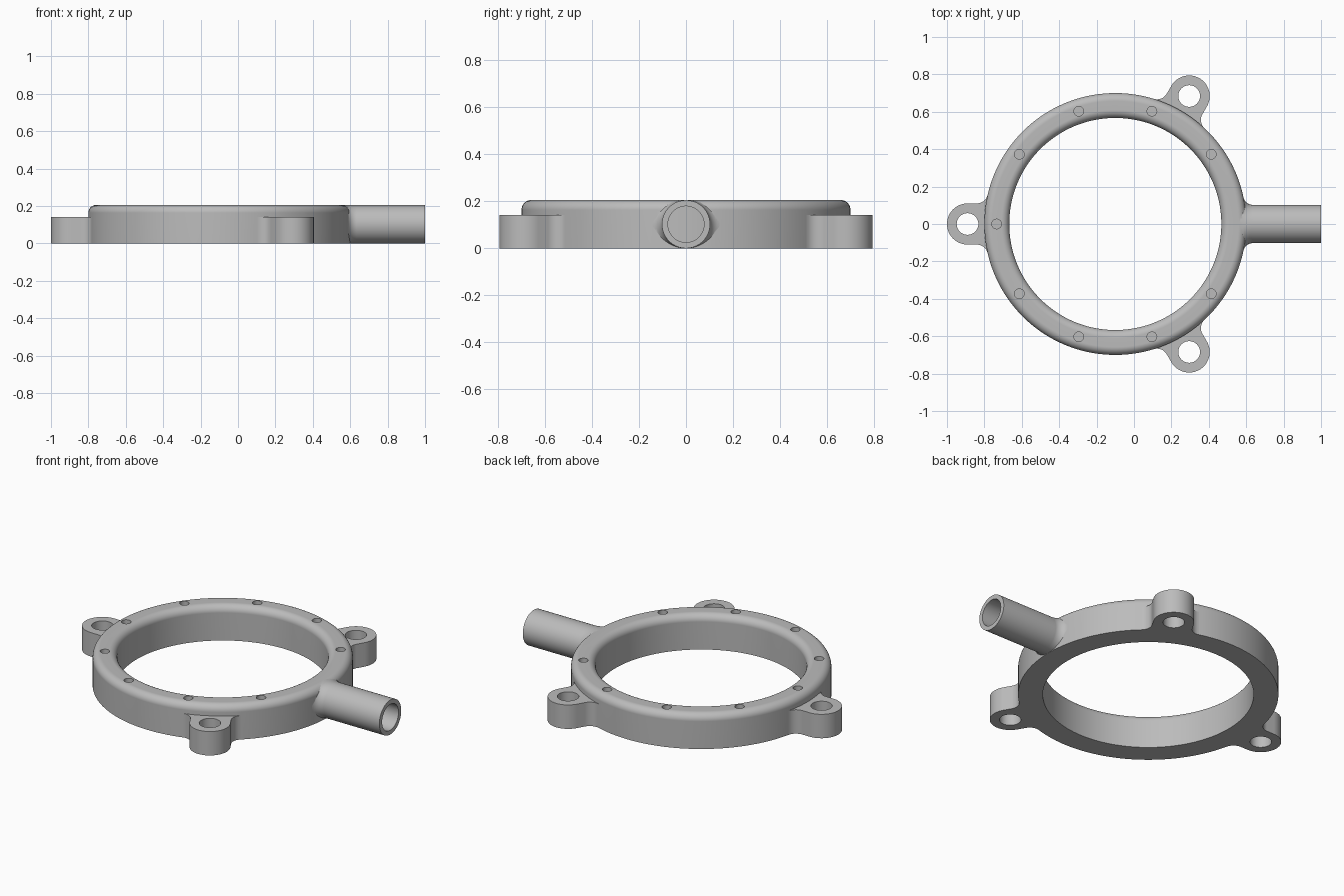
import bpy, bmesh
from math import sin, cos, pi, sqrt, asin, radians
from mathutils import Matrix, Vector

cube = bpy.data.objects.get("Cube")
if cube:
    bpy.data.objects.remove(cube)

CX = -0.1                      # ring centre on x
R_OUT, R_IN, H = 0.70, 0.567, 0.206
WALL, EDGE = 0.025, 0.042

grey = bpy.data.materials.new("plain grey")
grey.use_nodes = True
grey.diffuse_color = (0.5, 0.5, 0.5, 1)
grey.node_tree.nodes["Principled BSDF"].inputs["Base Color"].default_value = (0.5, 0.5, 0.5, 1)


def make(name, bm):
    bmesh.ops.recalc_face_normals(bm, faces=bm.faces)
    mesh = bpy.data.meshes.new(name)
    bm.to_mesh(mesh)
    bm.free()
    mesh.materials.append(grey)
    ob = bpy.data.objects.new(name, mesh)
    bpy.context.collection.objects.link(ob)
    return ob


def loft(name, rings, closed=False):
    """Skin a list of point loops, capping the ends unless closed."""
    bm = bmesh.new()
    loops = [[bm.verts.new(p) for p in ring] for ring in rings]
    n = len(loops[0])
    pairs = list(zip(loops, loops[1:]))
    if closed:
        pairs.append((loops[-1], loops[0]))
    else:
        bm.faces.new(loops[0])
        bm.faces.new(loops[-1])
    for a, b in pairs:
        for i in range(n):
            j = (i + 1) % n
            bm.faces.new((a[i], a[j], b[j], b[i]))
    return make(name, bm)


def revolve(name, profile, steps=144):
    return loft(name, [[(CX + r * cos(t), r * sin(t), z) for r, z in profile]
                       for t in (2 * pi * k / steps for k in range(steps))], True)


def cylinder(name, radius, depth, matrix, segments=32):
    bm = bmesh.new()
    bmesh.ops.create_cone(bm, cap_ends=True, segments=segments, radius1=radius,
                          radius2=radius, depth=depth, matrix=matrix)
    return make(name, bm)


def combine(body, other, operation):
    mod = body.modifiers.new("combine", 'BOOLEAN')
    mod.operation, mod.solver, mod.object = operation, 'EXACT', other
    bpy.context.view_layer.objects.active = body
    bpy.ops.object.modifier_apply(modifier=mod.name)
    bpy.data.objects.remove(other)


def fillet(half, f, steps=8):
    """Points (distance, half width) from the ring wall out to a straight side."""
    cy = half + f
    cx = sqrt((R_OUT + f) ** 2 - cy ** 2)
    start = pi + asin(cy / (R_OUT + f))
    angles = (start + (1.5 * pi - start) * k / steps for k in range(steps + 1))
    return [(cx + f * cos(a), cy + f * sin(a)) for a in angles]


# Ring with rounded top edges
arc = [k * pi / 16 for k in range(9)]
profile = [(R_IN, 0), (R_OUT, 0)]
profile += [(R_OUT - EDGE + EDGE * cos(a), H - EDGE + EDGE * sin(a)) for a in arc]
profile += [(R_IN + EDGE - EDGE * sin(a), H - EDGE + EDGE * cos(a)) for a in arc]
body = revolve("manifold_ring", profile)

# Inlet pipe, flared sideways where it meets the ring
PIPE, PIPE_Z = 0.1025, 0.103
flare = fillet(PIPE, 0.05)
stations = [(0.65, flare[0][1])] + flare + [(1 - CX, PIPE)]
pipe = loft("inlet_pipe", [[(CX + d, w * cos(t), PIPE_Z + PIPE * sin(t))
                            for t in (2 * pi * k / 64 for k in range(64))]
                           for d, w in stations])
combine(body, pipe, 'UNION')

# Three mounting lugs with filleted roots
LUG_D, LUG_R, LUG_H = 0.79, 0.11, 0.142
side = fillet(LUG_R, 0.06)
half = [(0.66, side[0][1])] + side
tip = [(LUG_D + LUG_R * cos(a), LUG_R * sin(a))
       for a in (-pi / 2 + pi * k / 24 for k in range(25))]
outline = [(d, -w) for d, w in half] + tip + [(d, w) for d, w in reversed(half)]
lug_angles = [radians(a) for a in (60, 180, 300)]
for a in lug_angles:
    lug = loft("mounting_lug", [[(CX + d * cos(a) - w * sin(a), d * sin(a) + w * cos(a), z)
                                 for d, w in outline] for z in (0, LUG_H)])
    combine(body, lug, 'UNION')

# Hollow channel inside the ring, and the pipe bore leading into it
lo, hi = R_IN + WALL, R_OUT - WALL
channel = revolve("channel_cutter", [(lo, WALL), (hi, WALL), (hi, H - WALL), (lo, H - WALL)])
combine(body, channel, 'DIFFERENCE')
bore = cylinder("bore_cutter", 0.077, 0.6,
                Matrix.Translation((0.84, 0, PIPE_Z)) @ Matrix.Rotation(pi / 2, 4, 'Y'), 48)
combine(body, bore, 'DIFFERENCE')

# Bolt holes through the lugs
for a in lug_angles:
    hole = cylinder("bolt_hole_cutter", 0.058, 0.6,
                    Matrix.Translation((CX + LUG_D * cos(a), LUG_D * sin(a), 0.1)))
    combine(body, hole, 'DIFFERENCE')

# Nine outlet holes in the top, none above the pipe
for k in range(1, 10):
    a = k * pi / 5
    hole = cylinder("outlet_cutter", 0.026, 0.12,
                    Matrix.Translation((CX + 0.634 * cos(a), 0.634 * sin(a), H)), 24)
    combine(body, hole, 'DIFFERENCE')

# Smooth shading with crisp edges
bpy.ops.object.select_all(action='DESELECT')
body.select_set(True)
bpy.context.view_layer.objects.active = body
bpy.ops.object.shade_smooth_by_angle(angle=radians(30))
normals = body.modifiers.new("even_normals", 'WEIGHTED_NORMAL')
normals.keep_sharp = True
